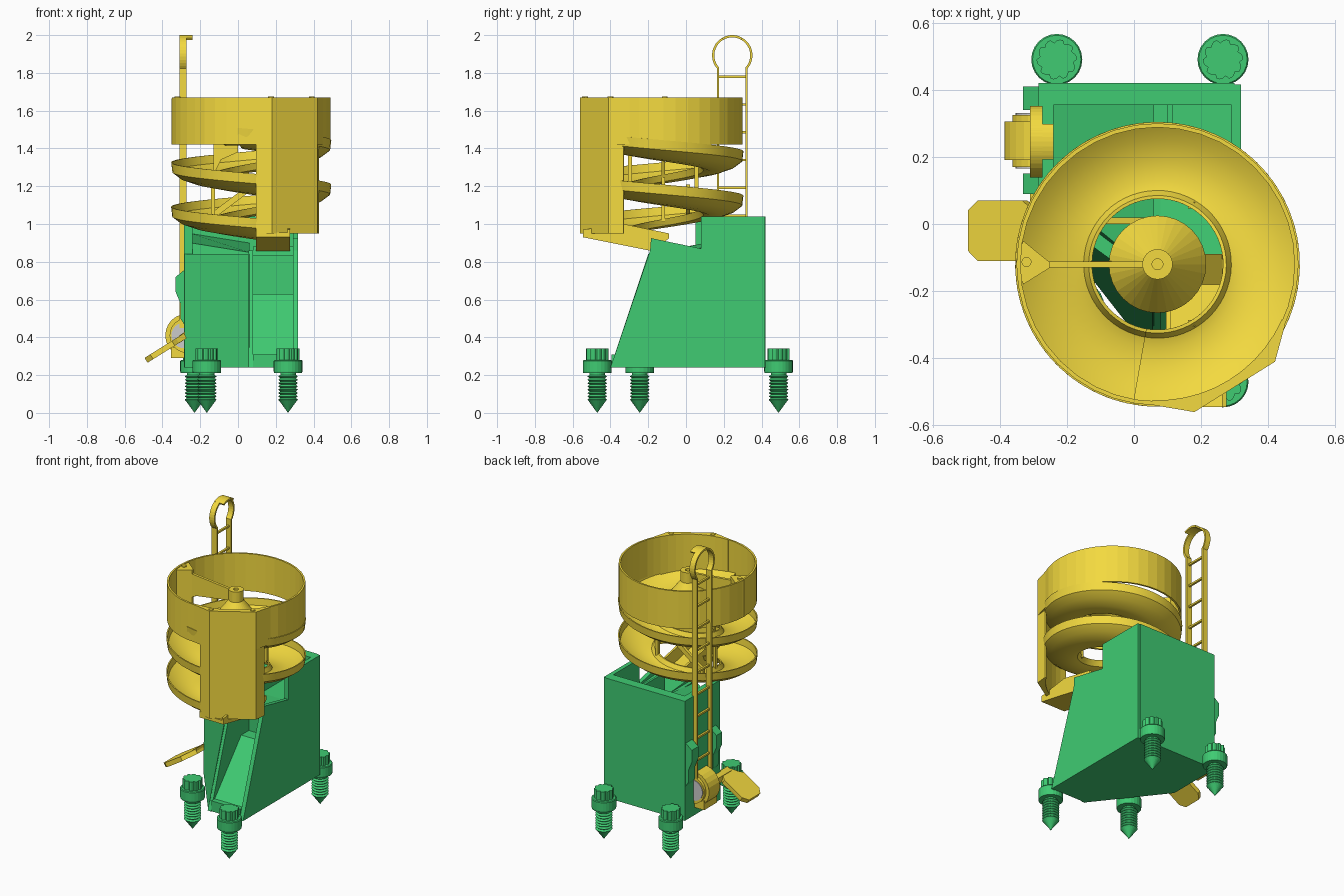
import bpy, bmesh
from math import sin, cos, pi, radians, tau

if "Cube" in bpy.data.objects:
    bpy.data.objects.remove(bpy.data.objects["Cube"])

def material(name, rgb):
    m = bpy.data.materials.new(name)
    m.diffuse_color = (*rgb, 1)
    m.use_nodes = True
    m.node_tree.nodes["Principled BSDF"].inputs["Base Color"].default_value = m.diffuse_color
    return m

GREEN = material("green_plastic", (0.05, 0.60, 0.17))
YELLOW = material("yellow_plastic", (0.90, 0.70, 0.05))

def make(name, verts, faces, mat, smooth=None):
    bm = bmesh.new()
    vs = [bm.verts.new(v) for v in verts]
    for f in faces:
        bm.faces.new([vs[i] for i in f])
    bmesh.ops.remove_doubles(bm, verts=bm.verts, dist=1e-5)
    bmesh.ops.recalc_face_normals(bm, faces=bm.faces)
    me = bpy.data.meshes.new(name)
    bm.to_mesh(me)
    bm.free()
    ob = bpy.data.objects.new(name, me)
    bpy.context.collection.objects.link(ob)
    if mat:
        me.materials.append(mat)
    if smooth:
        bpy.ops.object.select_all(action='DESELECT')
        ob.select_set(True)
        bpy.context.view_layer.objects.active = ob
        bpy.ops.object.shade_smooth_by_angle(angle=radians(smooth))
    return ob

def loft(name, a, b, mat, smooth=None):
    n = len(a)
    faces = [list(range(n))[::-1], list(range(n, 2 * n))]
    faces += [[i, (i + 1) % n, n + (i + 1) % n, n + i] for i in range(n)]
    return make(name, a + b, faces, mat, smooth)

def prism(name, pts, lo, hi, axis, mat, smooth=None):
    place = {'x': lambda p, h: (h, p[0], p[1]),
             'y': lambda p, h: (p[0], h, p[1]),
             'z': lambda p, h: (p[0], p[1], h)}[axis]
    return loft(name, [place(p, lo) for p in pts], [place(p, hi) for p in pts], mat, smooth)

def box(name, x, y, z, mat):
    return prism(name, [(x[0], y[0]), (x[1], y[0]), (x[1], y[1]), (x[0], y[1])], z[0], z[1], 'z', mat)

def arc(cx, cy, r, a0, a1, n):
    return [(cx + r * cos(radians(a0 + (a1 - a0) * i / n)),
             cy + r * sin(radians(a0 + (a1 - a0) * i / n))) for i in range(n + 1)]

def circle(cx, cy, r, n=24):
    return arc(cx, cy, r, 0, 360, n)[:-1]

def lathe(name, prof, cx, cy, n, mat, closed=False, smooth=None):
    k = len(prof)
    verts = [(cx + r * cos(tau * i / n), cy + r * sin(tau * i / n), z)
             for i in range(n) for r, z in prof]
    faces = []
    for i in range(n):
        for j in range(k if closed else k - 1):
            q = [i * k + j, (i + 1) % n * k + j, (i + 1) % n * k + (j + 1) % k, i * k + (j + 1) % k]
            if prof[j][0] == 0:
                q = [q[0], q[2], q[3]]
            elif prof[(j + 1) % k][0] == 0:
                q = q[:3]
            faces.append(q)
    return make(name, verts, faces, mat, smooth)

# Base: profiled side wall and partition, back and left walls
side = [(-.40, .24), (.415, .24), (.415, 1.04), (.08, 1.04), (.08, .87), (-.185, .925), (-.19, .86)]
prism("right_wall", side, .29, .318, 'x', GREEN)
prism("partition_wall", side[:2] + [(.415, .86), (-.19, .86)], .055, .08, 'x', GREEN)
box("back_wall", (-.285, .30), (.355, .42), (.24, 1.04), GREEN)
box("left_wall", (-.285, -.24), (.05, .37), (.24, 1.04), GREEN)
box("inner_divider", (.10, .115), (.08, .36), (.80, 1.0), GREEN)

# Chute bay on the right of the base, with recessed window
prism("chute_bay", [(-.395, .24), (.36, .24), (.36, .86), (.08, .86), (-.18, .88), (-.185, .83),
                    (0, .83), (0, .63), (-.08, .63), (-.36, .31), (-.395, .31)], .079, .291, 'x', GREEN)

# Slanted corner of the base and its funnel floor
loft("slanted_front", [(.06, -.40, .24), (.06, .36, .24), (-.284, .36, .24), (-.284, .04, .24)],
     [(.06, -.20, .84), (.06, .36, .84), (-.284, .36, .84), (-.284, .05, .84)], GREEN)
loft("funnel_floor", [(.06, -.18, .77), (.06, .36, .77), (-.25, .36, .77), (-.25, .06, .77)],
     [(.06, -.15, .85), (.06, .36, .90), (-.25, .36, .95), (-.25, .10, .90)], GREEN)

# Brackets that carry the ladder
for i, (y0, y1) in enumerate([(.09, .15), (.34, .41)]):
    prism(f"ladder_bracket_{i}", [(-.28, .46), (-.305, .50), (-.305, .58), (-.33, .64), (-.33, .72), (-.28, .76)],
          y0, y1, 'y', GREEN)

# Screw feet with threaded shafts, collars and fluted knobs
shaft = [(0, 0), (.045, .062)]
for k in range(8):
    shaft += [(.052, .070 + k * .0175), (.041, .079 + k * .0175)]
shaft += [(.041, .21), (.074, .21), (.076, .22), (.076, .275), (.072, .28), (0, .28)]
for i, (x, y) in enumerate([(-.23, .49), (.265, .49), (.265, -.47), (-.165, -.245)]):
    lathe(f"foot_screw_{i}", shaft, x, y, 24, GREEN)
    star = [(x + r * cos(tau * k / 40), y + r * sin(tau * k / 40))
            for k in range(40) for r in [(.060, .060, .056, .050)[k % 4]]]
    prism(f"foot_knob_{i}", star, .275, .34, 'z', GREEN)

# Top drum, with the front column and its cap
CX, CY = .07, -.12
lathe("drum", [(.42, 1.42), (.42, 1.67), (.408, 1.67), (.408, 1.42)], CX, CY, 40, YELLOW, True)
prism("front_column", [(.095, -.54), (.18, -.56), (.42, -.41), (.428, -.33)] + arc(CX, CY, .405, -31, -86, 8),
      .95, 1.668, 'z', YELLOW)
prism("drum_cap", [(.05, -.538), (.18, -.56), (.42, -.41), (.45, -.30)] + arc(CX, CY, .405, -24, -92, 10),
      1.42, 1.67, 'z', YELLOW)

# Spiral track, swept as a dished section
section = [(.416, 0), (.41, -.045), (.37, -.072), (.31, -.093), (.25, -.10), (.22, -.092), (.205, -.065), (.195, -.065),
           (.212, -.102), (.25, -.112), (.31, -.105), (.375, -.084), (.418, -.052), (.424, 0)]
verts, faces, K, N = [], [], len(section), 120
for i in range(N + 1):
    a = -100 + 740 * i / N
    z = 1.385 - .235 * (a - 90) / 360
    verts += [(CX + r * cos(radians(a)), CY + r * sin(radians(a)), z + dz) for r, dz in section]
for i in range(N):
    faces += [[i * K + j, i * K + (j + 1) % K, (i + 1) * K + (j + 1) % K, (i + 1) * K + j] for j in range(K)]
faces += [list(range(K)), list(range(N * K, N * K + K))]
make("spiral_track", verts, faces, YELLOW, 35)

# Struts joining the track turns
for i, a in enumerate([180, 60, 300]):
    x, y = CX + .203 * cos(radians(a)), CY + .203 * sin(radians(a))
    top = 1.385 - .235 * (a % 360 - 90 - (360 if a > 270 else 0)) / 360 - .08
    box(f"track_strut_{i}", (x - .01, x + .01), (y - .01, y + .01), (top - .235, top), YELLOW)
prism("track_gusset", [(-.13, 1.26), (-.13, 1.42), (.0, 1.44), (.0, 1.38), (-.09, 1.34)], -.13, -.11, 'y', YELLOW)
prism("lower_gusset", [(-.14, 1.02), (.06, 1.17), (.06, 1.21), (-.14, 1.06)], -.0, .02, 'y', YELLOW)

# Outlet chute from the column foot back into the base
prism("outlet_floor", [(-.545, .93), (-.17, .855), (-.09, .925), (-.09, .945), (-.18, .88), (-.545, .955)],
      .10, .27, 'x', YELLOW)
for i, x in enumerate((.095, .262)):
    prism(f"outlet_side_{i}", [(-.545, .93), (-.17, .855), (-.09, .925), (-.09, .95), (-.33, 1.0), (-.545, .97)],
          x, x + .013, 'x', YELLOW)

# Centre cone, post and the fin that holds them to the drum
lathe("centre_cone", [(0, 1.50), (.135, 1.415), (.145, 1.42), (.045, 1.55), (.045, 1.62), (.016, 1.62), (.016, 1.60), (0, 1.60)],
      CX, CY, 32, YELLOW)
prism("support_fin", [(-.33, 1.44), (-.33, 1.65), (-.26, 1.64), (.05, 1.61), (.05, 1.54), (-.22, 1.50)],
      -.13, -.112, 'y', YELLOW)
prism("fin_boss", [(-.352, -.11), (-.33, -.18), (-.25, -.13), (-.25, -.115), (-.33, -.05)], 1.42, 1.665, 'z', YELLOW)
for i, (x, y) in enumerate([(-.32, -.113), (.39, -.40), (.175, -.535)]):
    prism(f"drum_screw_{i}", circle(x, y, .015, 12), 1.65, 1.674, 'z', YELLOW)

# Ladder: rails and hoop as one outline, then rungs and the hoop lip
LY, LZ = .245, 1.893
prism("ladder_frame", [(.326, .45)] + arc(LY, LZ, .107, -41, 221, 28) + [(.164, .45), (.176, .45)]
      + arc(LY, LZ, .095, 223, -43, 28) + [(.314, .45)], -.31, -.272, 'x', YELLOW)
for i in range(9):
    z = 1.78 - .147 * i
    box(f"ladder_rung_{i}", (-.298, -.284), (.17, .32), (z - .006, z + .006), YELLOW)
prism("hoop_lip", arc(LY, LZ, .107, 60, 120, 8) + arc(LY, LZ, .095, 120, 60, 8), -.31, -.24, 'x', YELLOW)

# Lift motor with mesh ends, base, and paddle
prism("motor_body", circle(-.27, .41, .115, 24), .19, .305, 'y', YELLOW)
prism("motor_rims", circle(-.27, .41, .092, 24), .17, .325, 'y', YELLOW)
prism("motor_mesh", circle(-.285, .41, .068, 24), .165, .33, 'y', None)
box("motor_base", (-.355, -.27), (.18, .315), (.29, .35), YELLOW)
paddle = prism("paddle", [(-.12, -.06), (-.085, -.09), (.05, -.09), (.075, -.06), (.125, -.02), (.125, .05),
                          (.07, .09), (-.085, .09), (-.12, .06)], -.015, .015, 'z', YELLOW)
paddle.location = (-.385, -.02, .342)
paddle.rotation_euler = (0, -radians(32), 0)
prism("paddle_link", [(-.31, .37), (-.28, .39), (-.28, .43), (-.31, .41)], -.04, .19, 'y', YELLOW)
